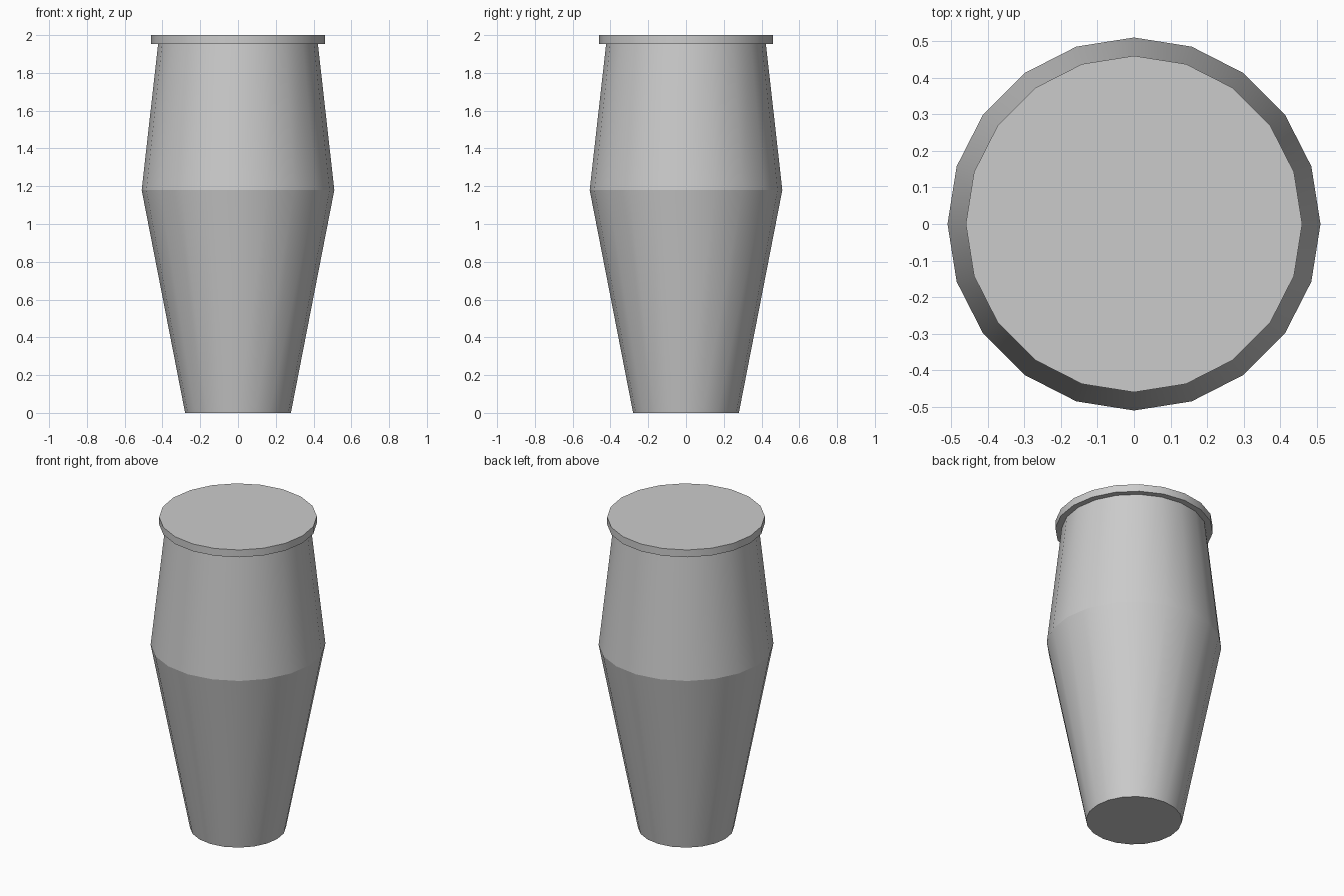
import bpy, bmesh
from math import cos, sin, tau

if "Cube" in bpy.data.objects:
    bpy.data.objects.remove(bpy.data.objects["Cube"])

SIDES = 20


def turned_part(name, profile, cap_bottom=False, cap_top=False):
    """Sweep (radius, z) points around z, with optional end caps."""
    bm = bmesh.new()
    rings = [[bm.verts.new((r * cos(tau * i / SIDES), r * sin(tau * i / SIDES), z))
              for i in range(SIDES)] for r, z in profile]
    for low, high in zip(rings, rings[1:]):
        for i in range(SIDES):
            j = (i + 1) % SIDES
            bm.faces.new((low[i], low[j], high[j], high[i]))
    if cap_bottom:
        bm.faces.new(rings[0][::-1])
    if cap_top:
        bm.faces.new(rings[-1])
    mesh = bpy.data.meshes.new(name)
    bm.to_mesh(mesh)
    bm.free()
    obj = bpy.data.objects.new(name, mesh)
    bpy.context.collection.objects.link(obj)
    bpy.ops.object.select_all(action='DESELECT')
    obj.select_set(True)
    bpy.context.view_layer.objects.active = obj
    bpy.ops.object.shade_smooth_by_angle(angle=0.6)
    return obj


# Tapered lower body, meeting the upper body at a crisp shoulder
turned_part("lower_body", [(0.28, 0), (0.51, 1.18)], cap_bottom=True)

# Upper body narrowing towards the lid
turned_part("upper_body", [(0.51, 1.18), (0.423, 1.953)])

# Overhanging flat lid
turned_part("lid", [(0.46, 1.953), (0.46, 2.0)], cap_bottom=True, cap_top=True)
